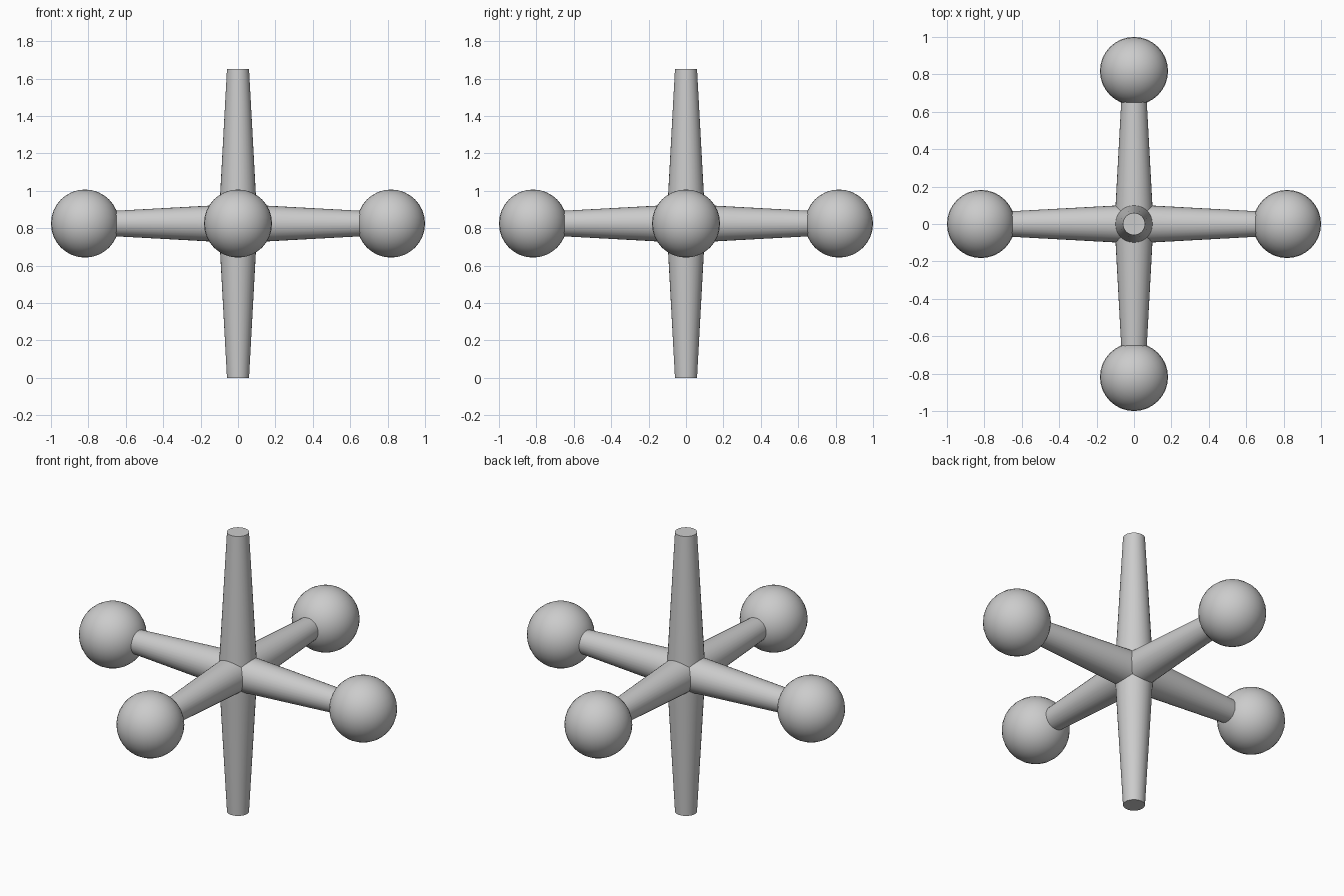
import bpy
from mathutils import Vector

if "Cube" in bpy.data.objects:
    bpy.data.objects.remove(bpy.data.objects["Cube"])

CENTRE = Vector((0, 0, 0.825))
ARM_LENGTH = 0.825
BALL_RADIUS = 0.182


def smooth(obj, name):
    obj.name = name
    bpy.ops.object.shade_smooth_by_angle()


# Tapered arm running outward from the hub
def add_arm(name, direction):
    bpy.ops.mesh.primitive_cone_add(
        vertices=32, radius1=0.104, radius2=0.059, depth=ARM_LENGTH,
        location=CENTRE + direction * ARM_LENGTH / 2,
        rotation=direction.to_track_quat('Z', 'Y').to_euler())
    smooth(bpy.context.object, name)


# Ball on the tip of a horizontal arm
def add_ball(name, direction):
    bpy.ops.mesh.primitive_uv_sphere_add(
        segments=32, ring_count=16, radius=BALL_RADIUS,
        location=CENTRE + direction * (1 - BALL_RADIUS))
    smooth(bpy.context.object, name)


directions = {
    "right": Vector((1, 0, 0)), "left": Vector((-1, 0, 0)),
    "back": Vector((0, 1, 0)), "front": Vector((0, -1, 0)),
    "top": Vector((0, 0, 1)), "bottom": Vector((0, 0, -1)),
}

for side, direction in directions.items():
    add_arm(side + "_arm", direction)
    if direction.z == 0:
        add_ball(side + "_ball", direction)
